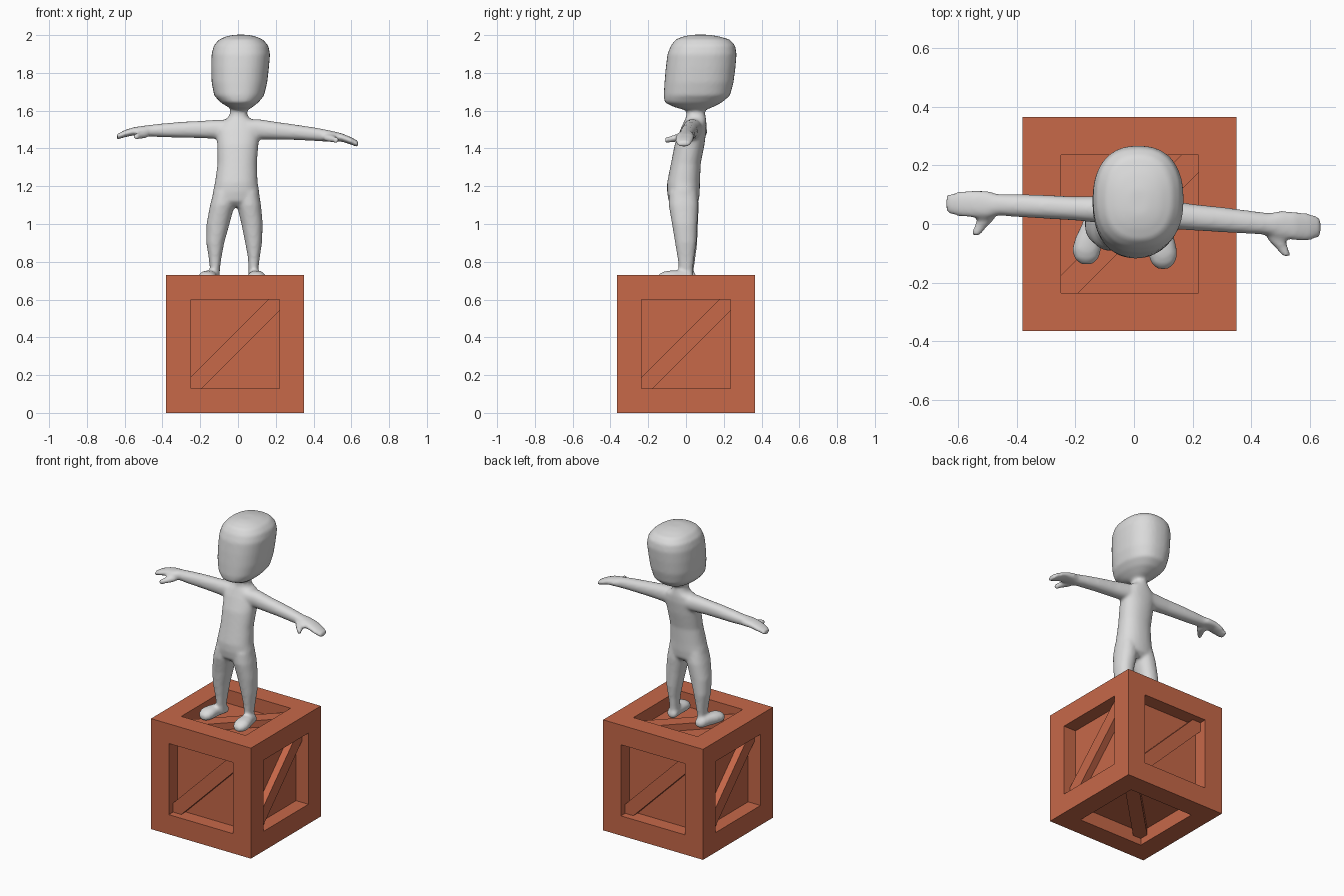
import bpy, bmesh, math
from mathutils import Vector


def material(name, rgb):
    m = bpy.data.materials.new(name)
    m.diffuse_color = (*rgb, 1)
    return m


RUST = material("rust_wood", (0.57, 0.138, 0.066))
GREY = material("plain_grey", (0.71, 0.71, 0.71))


def finish(bm, name, mat):
    bmesh.ops.recalc_face_normals(bm, faces=bm.faces)
    me = bpy.data.meshes.new(name)
    bm.to_mesh(me)
    bm.free()
    me.materials.append(mat)
    ob = bpy.data.objects.new(name, me)
    bpy.context.collection.objects.link(ob)
    return ob


# Crate: every side is a square frame, straight recess walls and a sunken panel
HALF, FRAME, DEPTH = 0.365, 0.13, 0.09
CENTRE = Vector((-0.015, 0, HALF))
X, Y, Z = Vector((1, 0, 0)), Vector((0, 1, 0)), Vector((0, 0, 1))
h, o = HALF - FRAME, 0.06
outline = [(-h, -h), (o - h, -h), (h, h - o), (h, h), (h - o, h), (-h, o - h)]
sides = {"front": (X, Z), "right": (Y, Z), "back": (-X, Z),
         "left": (-Y, Z), "top": (X, Y), "bottom": (Y, -X)}
sides["bottom"] = (Y, X)

crate = bmesh.new()
for side, (u, v) in sides.items():
    n = u.cross(v)
    loops = [[crate.verts.new(CENTRE + u * a * s + v * b * s + n * d)
              for a, b in ((-1, -1), (1, -1), (1, 1), (-1, 1))]
             for s, d in ((HALF, HALF), (h, HALF), (h, HALF - DEPTH))]
    for l0, l1 in zip(loops, loops[1:]):
        for i in range(4):
            j = (i + 1) % 4
            crate.faces.new((l0[i], l0[j], l1[j], l1[i]))
    crate.faces.new(loops[2])

    # Diagonal brace in the recess
    bm = bmesh.new()
    low, high = [[bm.verts.new(CENTRE + u * a + v * b + n * d) for a, b in outline]
                 for d in (HALF - DEPTH, HALF - 0.045)]
    bm.faces.new(low)
    bm.faces.new(high)
    for i in range(6):
        j = (i + 1) % 6
        bm.faces.new((low[i], low[j], high[j], high[i]))
    finish(bm, "brace_" + side, RUST)
bmesh.ops.remove_doubles(crate, verts=crate.verts, dist=0.0005)
finish(crate, "crate", RUST)


# Figure: closed lofts, each ring = (position on axis, a min, a max, b min, b max)
def loft(bm, axis, rings, power=2.2, sides=28):
    loops = []
    for p, a0, a1, b0, b1 in rings:
        loop = []
        for i in range(sides):
            t = 2 * math.pi * i / sides
            c, s = math.cos(t), math.sin(t)
            a = (a0 + a1) / 2 + (a1 - a0) / 2 * math.copysign(abs(c) ** (2 / power), c)
            b = (b0 + b1) / 2 + (b1 - b0) / 2 * math.copysign(abs(s) ** (2 / power), s)
            co = {"x": (p, a, b), "y": (a, p, b), "z": (a, b, p)}[axis]
            loop.append(bm.verts.new(co))
        loops.append(loop)
    faces = [bm.faces.new(loops[0]), bm.faces.new(loops[-1])]
    for l0, l1 in zip(loops, loops[1:]):
        for i in range(sides):
            j = (i + 1) % sides
            faces.append(bm.faces.new((l0[i], l0[j], l1[j], l1[i])))
    bmesh.ops.recalc_face_normals(bm, faces=faces)


body = bmesh.new()
# Head
loft(body, "z", [
    (1.602, -0.02, 0.05, 0.00, 0.10), (1.618, -0.05, 0.075, -0.06, 0.14),
    (1.643, -0.092, 0.108, -0.113, 0.19), (1.68, -0.126, 0.138, -0.118, 0.233),
    (1.75, -0.14, 0.155, -0.114, 0.252), (1.83, -0.142, 0.164, -0.107, 0.262),
    (1.90, -0.14, 0.17, -0.098, 0.268), (1.945, -0.128, 0.16, -0.08, 0.26),
    (1.977, -0.10, 0.132, -0.055, 0.232), (1.994, -0.06, 0.09, -0.01, 0.17),
    (2.002, -0.02, 0.05, 0.03, 0.12)], 2.35, 36)
# Neck and torso
loft(body, "z", [
    (1.09, -0.10, 0.08, -0.06, 0.04), (1.12, -0.138, 0.115, -0.092, 0.068),
    (1.17, -0.133, 0.113, -0.10, 0.073), (1.22, -0.122, 0.104, -0.10, 0.074),
    (1.32, -0.108, 0.10, -0.08, 0.078), (1.42, -0.11, 0.108, -0.06, 0.098),
    (1.50, -0.115, 0.118, -0.03, 0.108), (1.54, -0.09, 0.10, -0.012, 0.108),
    (1.565, -0.05, 0.055, 0.0, 0.105), (1.59, -0.042, 0.047, 0.002, 0.10),
    (1.64, -0.04, 0.045, 0.0, 0.10)])
# Legs
loft(body, "z", [
    (0.70, -0.148, -0.096, -0.035, 0.04), (0.76, -0.148, -0.096, -0.037, 0.042),
    (0.82, -0.155, -0.088, -0.044, 0.05), (0.90, -0.168, -0.073, -0.057, 0.06),
    (1.00, -0.167, -0.045, -0.072, 0.063), (1.10, -0.148, -0.018, -0.092, 0.068),
    (1.17, -0.13, -0.01, -0.09, 0.06)])
loft(body, "z", [
    (0.70, 0.056, 0.108, -0.037, 0.035), (0.76, 0.056, 0.108, -0.038, 0.037),
    (0.82, 0.053, 0.115, -0.045, 0.044), (0.90, 0.038, 0.127, -0.058, 0.055),
    (1.00, 0.018, 0.131, -0.074, 0.06), (1.10, -0.006, 0.122, -0.092, 0.066),
    (1.17, -0.01, 0.11, -0.09, 0.06)])
# Feet: heel to toe
for heel, toe, shift in ((-0.124, -0.162, 0.012), (0.083, 0.099, -0.003)):
    rings = []
    for y, w, top in ((0.047, 0.018, 0.72), (0.03, 0.034, 0.745), (-0.02, 0.038, 0.755),
                      (-0.06, 0.046, 0.755), (-0.10, 0.05, 0.752),
                      (-0.13, 0.042, 0.742), (-0.15, 0.02, 0.725)):
        k = min(1, (0.047 - y) / 0.13)
        cx = heel + (toe - heel) * k
        rings.append((y + shift, cx - w, cx + w, 0.682 if w > 0.03 else 0.692, top))
    loft(body, "y", rings)
# Arms and hands
loft(body, "x", [
    (-0.05, -0.01, 0.10, 1.45, 1.55), (-0.11, 0.003, 0.096, 1.45, 1.552),
    (-0.20, 0.012, 0.094, 1.455, 1.546), (-0.30, 0.018, 0.099, 1.457, 1.541),
    (-0.40, 0.024, 0.102, 1.459, 1.532), (-0.465, 0.029, 0.102, 1.463, 1.525),
    (-0.50, 0.018, 0.114, 1.468, 1.52), (-0.55, 0.022, 0.116, 1.47, 1.513),
    (-0.60, 0.026, 0.112, 1.459, 1.497), (-0.64, 0.037, 0.10, 1.447, 1.476)])
loft(body, "x", [
    (0.05, -0.02, 0.09, 1.45, 1.555), (0.11, -0.016, 0.083, 1.448, 1.555),
    (0.20, -0.022, 0.068, 1.447, 1.541), (0.30, -0.028, 0.058, 1.445, 1.527),
    (0.40, -0.034, 0.045, 1.44, 1.512), (0.465, -0.038, 0.037, 1.436, 1.5),
    (0.50, -0.05, 0.046, 1.438, 1.492), (0.55, -0.056, 0.043, 1.436, 1.48),
    (0.60, -0.058, 0.036, 1.42, 1.459), (0.638, -0.043, 0.022, 1.404, 1.438)])
# Thumbs
for x, y, z, sx in ((-0.495, 0.05, 1.478, -1), (0.475, -0.02, 1.46, 1)):
    loft(body, "y", [
        (y - d, x + sx * m - w, x + sx * m + w, z - drop - r, z - drop + r)
        for d, m, w, drop, r in ((0, 0, 0.032, 0, 0.02), (0.035, 0.012, 0.03, 0.006, 0.02),
                                 (0.065, 0.032, 0.021, 0.012, 0.017),
                                 (0.09, 0.047, 0.016, 0.016, 0.015))])

me = bpy.data.meshes.new("figure")
body.to_mesh(me)
body.free()
me.materials.append(GREY)
figure = bpy.data.objects.new("figure", me)
bpy.context.collection.objects.link(figure)

# Fuse the lofts into one soft skin
fuse = figure.modifiers.new("fuse", "REMESH")
fuse.mode = "VOXEL"
fuse.voxel_size = 0.009
fuse.use_smooth_shade = True
soften = figure.modifiers.new("soften", "SMOOTH")
soften.factor = 0.5
soften.iterations = 8
